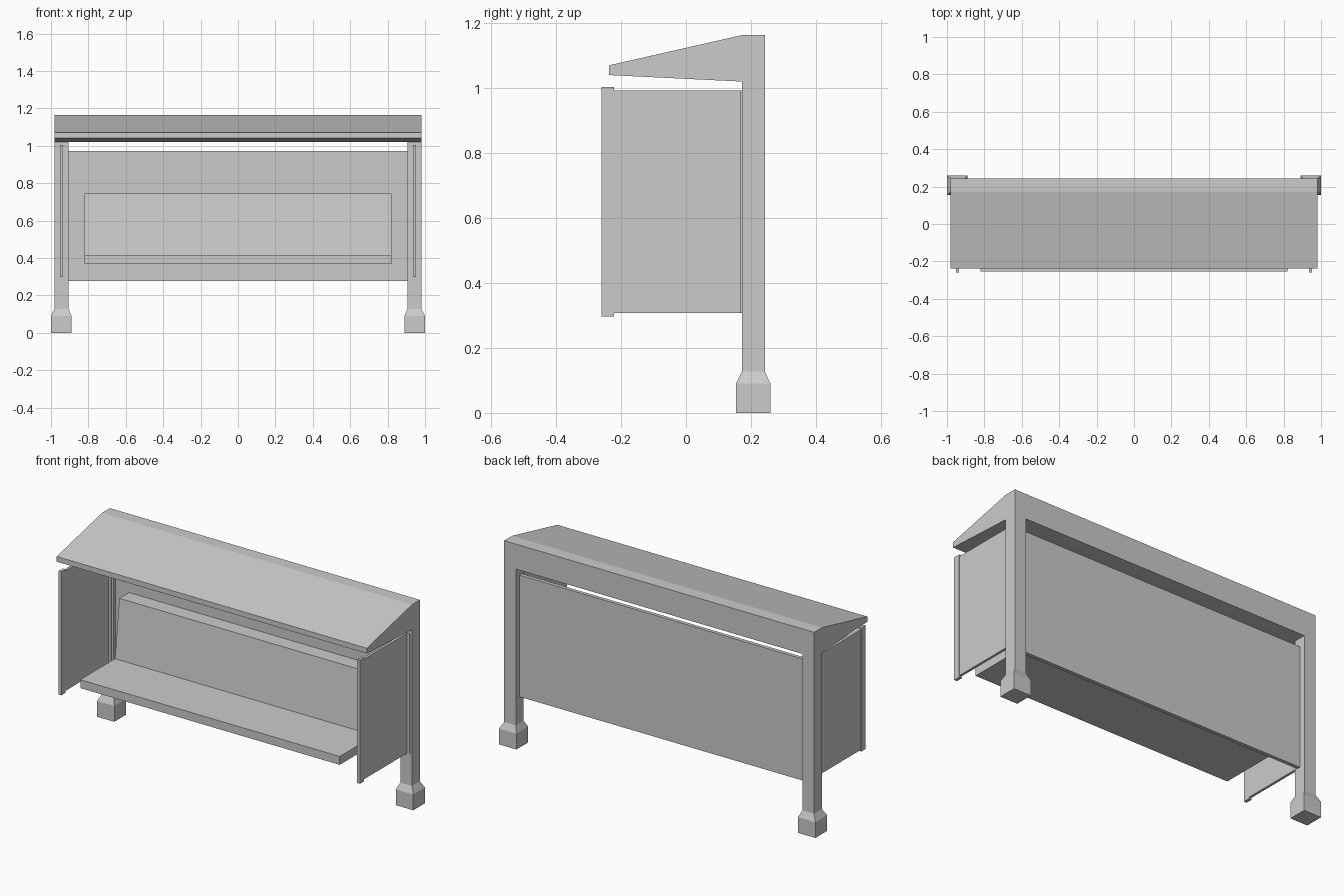
import bpy, bmesh

if "Cube" in bpy.data.objects:
    bpy.data.objects.remove(bpy.data.objects["Cube"])


def make(name, verts, faces):
    me = bpy.data.meshes.new(name)
    me.from_pydata(verts, [], faces)
    bm = bmesh.new()
    bm.from_mesh(me)
    bmesh.ops.recalc_face_normals(bm, faces=bm.faces)
    bm.to_mesh(me)
    bm.free()
    ob = bpy.data.objects.new(name, me)
    bpy.context.collection.objects.link(ob)
    return ob


def loft(name, loops):
    """Skin a stack of equal-length loops and cap both ends."""
    n = len(loops[0])
    faces = [[i * n + j, i * n + (j + 1) % n, (i + 1) * n + (j + 1) % n, (i + 1) * n + j]
             for i in range(len(loops) - 1) for j in range(n)]
    faces += [list(range(n)), [(len(loops) - 1) * n + j for j in range(n)]]
    return make(name, [v for l in loops for v in l], faces)


def rect(x0, x1, y0, y1, z):
    return [(x0, y0, z), (x1, y0, z), (x1, y1, z), (x0, y1, z)]


def box(name, x0, x1, y0, y1, z0, z1):
    return loft(name, [rect(x0, x1, y0, y1, z) for z in (z0, z1)])


def extrude_x(name, profile, w):
    return loft(name, [[(x, y, z) for y, z in profile] for x in (-w, w)])


# Sloping roof with the rear beam
extrude_x("roof", [(-.237, 1.04), (-.237, 1.07), (.172, 1.163), (.243, 1.163),
                   (.243, 1.02), (.172, 1.02)], .98)

# Rear wall
box("back_panel", -.908, .908, .187, .208, .277, .972)

# Leaning backrest
extrude_x("backrest", [(.06, .41), (.10, .745), (.19, .745), (.19, .41)], .82)

# Flat seat slab running back to the wall
box("seat", -.82, .82, -.253, .19, .367, .415)

for s, side in ((1, "right"), (-1, "left")):
    # Post and flared foot
    box(side + "_post", s * .906, s * .98, .172, .243, .12, 1.025)
    loft(side + "_foot", [rect(s * .89, s * 1.0, .154, .26, 0),
                          rect(s * .89, s * 1.0, .154, .26, .09),
                          rect(s * .906, s * .98, .172, .243, .127)])
    # Thin side panel, mounting flange at the post, slim front edge strip
    box(side + "_side_panel", s * .944 - .007, s * .944 + .007, -.224, .172, .307, .993)
    box(side + "_panel_flange", s * .944 - .023, s * .944 + .023, .167, .175, .307, .993)
    box(side + "_edge_strip", s * .944 - .009, s * .944 + .009, -.26, -.222, .297, 1.003)
